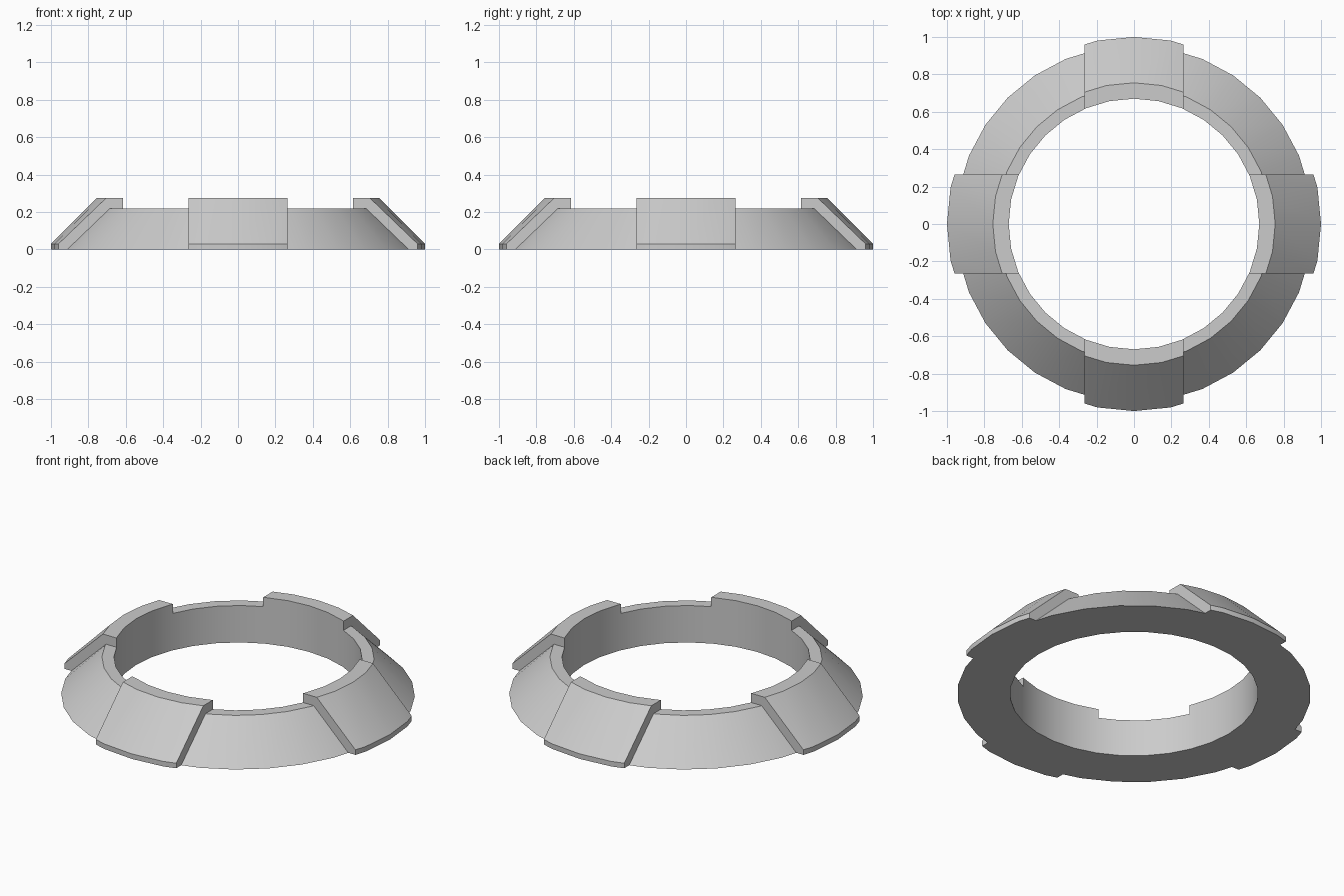
import bpy, bmesh, math
from mathutils import Matrix, Vector

cube = bpy.data.objects.get("Cube")
if cube:
    bpy.data.objects.remove(cube)

SEGMENTS = 32
PAD_HALF_WIDTH = 0.265
INNER, RIM, BASE = 0.67, 0.735, 0.955
RING_TOP, PAD_TOP = 0.22, 0.275

grey = bpy.data.materials.new("light grey")
grey.use_nodes = True
grey.diffuse_color = (0.6, 0.6, 0.6, 1)
grey.node_tree.nodes["Principled BSDF"].inputs["Base Color"].default_value = (0.6, 0.6, 0.6, 1)


def revolve(bm, profile, first, last):
    """Sweep a closed (radius, height) profile between two segment numbers."""
    rows = []
    for i in range(first, last + 1):
        a = 2 * math.pi * i / SEGMENTS
        rows.append([bm.verts.new((r * math.sin(a), -r * math.cos(a), z)) for r, z in profile])
    n = len(profile)
    for a, b in zip(rows, rows[1:]):
        for k in range(n):
            bm.faces.new((a[k], a[(k + 1) % n], b[(k + 1) % n], b[k]))


def finish(bm, name):
    bmesh.ops.remove_doubles(bm, verts=bm.verts, dist=1e-5)
    bmesh.ops.recalc_face_normals(bm, faces=bm.faces)
    mesh = bpy.data.meshes.new(name)
    bm.to_mesh(mesh)
    bm.free()
    mesh.materials.append(grey)
    obj = bpy.data.objects.new(name, mesh)
    bpy.context.collection.objects.link(obj)
    bpy.ops.object.select_all(action='DESELECT')
    obj.select_set(True)
    bpy.context.view_layer.objects.active = obj
    bpy.ops.object.shade_smooth_by_angle(angle=math.radians(25))
    return obj


# Sloped ring
bm = bmesh.new()
revolve(bm, [(INNER, 0), (BASE, 0), (RIM, RING_TOP), (INNER, RING_TOP)], 0, SEGMENTS)
finish(bm, "ring")

# Four raised pads with parallel sides, seated on the ring
pad_profile = [(INNER, RING_TOP), (RIM, RING_TOP), (BASE, 0), (1, 0),
               (1, 0.03), (0.755, PAD_TOP), (INNER, PAD_TOP)]
for turn, side in enumerate(("front", "left", "back", "right")):
    bm = bmesh.new()
    revolve(bm, pad_profile, -3, 3)
    for sign in (-1, 1):
        cut = bmesh.ops.bisect_plane(
            bm, geom=bm.verts[:] + bm.edges[:] + bm.faces[:],
            plane_co=Vector((sign * PAD_HALF_WIDTH, 0, 0)),
            plane_no=Vector((sign, 0, 0)), clear_outer=True)
        rim = [e for e in cut["geom_cut"] if isinstance(e, bmesh.types.BMEdge)]
        bmesh.ops.edgeloop_fill(bm, edges=rim)
    bm.transform(Matrix.Rotation(turn * math.pi / 2, 4, 'Z'))
    finish(bm, side + "_pad")
